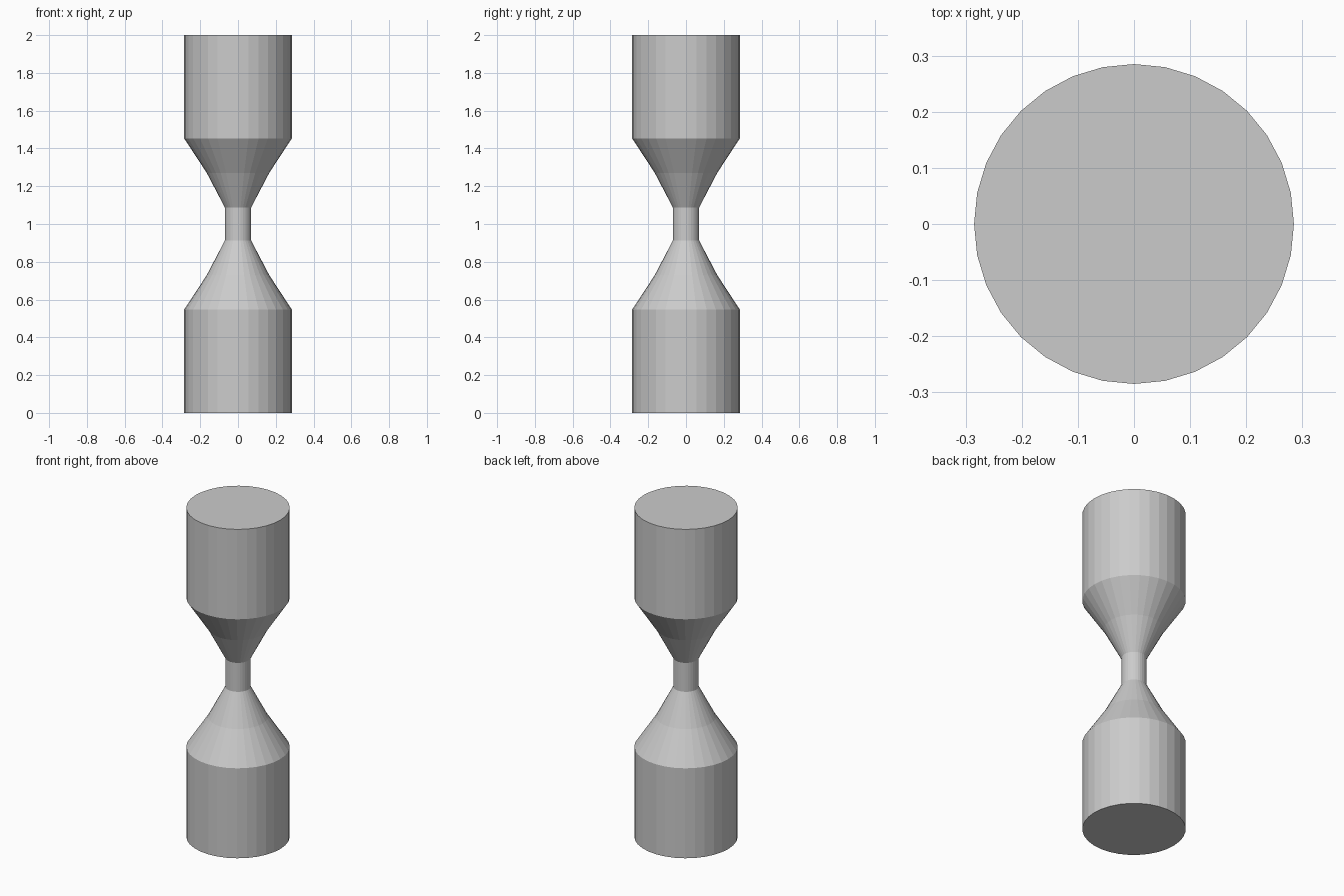
import bpy
import bmesh
from math import cos, sin, tau

cube = bpy.data.objects.get("Cube")
if cube:
    bpy.data.objects.remove(cube, do_unlink=True)

SIDES = 32
HEIGHT = 2.0

# Single plain grey material
grey = bpy.data.materials.new("light grey")
grey.use_nodes = True
colour = (0.6, 0.6, 0.6, 1.0)
grey.diffuse_color = colour
grey.node_tree.nodes["Principled BSDF"].inputs["Base Color"].default_value = colour

# Lower half of the silhouette (radius, height), mirrored for the upper half
lower = [(0.285, 0.0), (0.285, 0.547), (0.165, 0.73), (0.07, 0.912)]
profile = lower + [(r, HEIGHT - z) for r, z in reversed(lower)]

# Turned body: rings joined by quads, closed with flat end caps
bm = bmesh.new()
rings = [[bm.verts.new((r * cos(tau * i / SIDES), r * sin(tau * i / SIDES), z))
          for i in range(SIDES)] for r, z in profile]
for low, high in zip(rings, rings[1:]):
    for i in range(SIDES):
        j = (i + 1) % SIDES
        bm.faces.new((low[i], low[j], high[j], high[i]))
bm.faces.new(rings[0][::-1])
bm.faces.new(rings[-1])

mesh = bpy.data.meshes.new("hourglass_body")
bm.to_mesh(mesh)
bm.free()
mesh.materials.append(grey)
body = bpy.data.objects.new("hourglass_body", mesh)
bpy.context.collection.objects.link(body)
